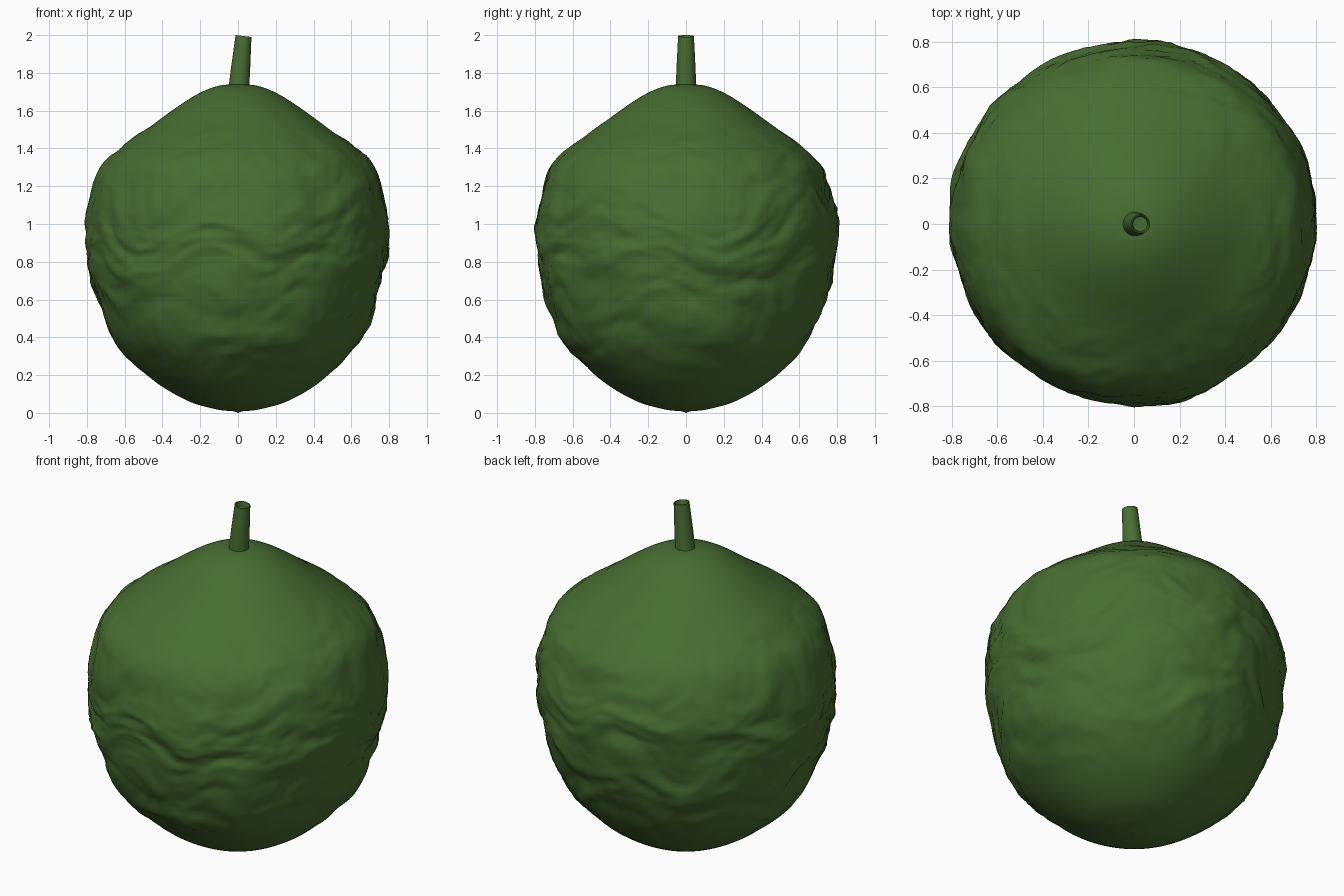
import bpy, bmesh, math
from mathutils import Vector, noise

cube = bpy.data.objects.get("Cube")
if cube:
    bpy.data.objects.remove(cube)

green = bpy.data.materials.new("leaf_green")
green.use_nodes = True
colour = (0.065, 0.155, 0.032, 1)
green.diffuse_color = colour
bsdf = green.node_tree.nodes["Principled BSDF"]
bsdf.inputs["Base Color"].default_value = colour
bsdf.inputs["Roughness"].default_value = 0.8


def catmull(points, steps):
    """Smooth path through the points."""
    pts = [Vector(p) for p in points]
    pts = [2 * pts[0] - pts[1]] + pts + [2 * pts[-1] - pts[-2]]
    path = []
    for a, b, c, d in zip(pts, pts[1:], pts[2:], pts[3:]):
        for i in range(steps):
            t = i / steps
            path.append(0.5 * (2 * b + (c - a) * t + (2 * a - 5 * b + 4 * c - d) * t ** 2
                               + (3 * b - a - 3 * c + d) * t ** 3))
    return path + [pts[-2]]


def loft(name, rings, angle, cap_start=None, cap_end=None):
    """Skin a list of point rings, closing the ends with fans."""
    bm = bmesh.new()
    loops = [[bm.verts.new(p) for p in ring] for ring in rings]
    n = len(loops[0])
    for low, high in zip(loops, loops[1:]):
        for i in range(n):
            j = (i + 1) % n
            bm.faces.new((low[i], low[j], high[j], high[i]))
    for loop, tip in ((loops[0], cap_start), (loops[-1], cap_end)):
        if tip is not None:
            v = bm.verts.new(tip)
            for i in range(n):
                bm.faces.new((loop[i], loop[(i + 1) % n], v))
    bmesh.ops.recalc_face_normals(bm, faces=bm.faces)
    mesh = bpy.data.meshes.new(name)
    bm.to_mesh(mesh)
    bm.free()
    obj = bpy.data.objects.new(name, mesh)
    bpy.context.collection.objects.link(obj)
    mesh.materials.append(green)
    bpy.ops.object.select_all(action="DESELECT")
    obj.select_set(True)
    bpy.context.view_layer.objects.active = obj
    bpy.ops.object.shade_smooth_by_angle(angle=math.radians(angle))
    return obj


def smoothstep(a, b, x):
    t = min(max((x - a) / (b - a), 0), 1)
    return t * t * (3 - 2 * t)


def lumpy(p):
    """Push a skin point outward into rough, flattened ridges."""
    mask = smoothstep(0.08, 0.5, p.z) * (1 - smoothstep(1.15, 1.65, p.z))
    warp = noise.noise(p * 2.5) * 0.25
    q = Vector((p.x * 3, p.y * 3, (p.z + warp) * 6.5))
    ridge = noise.fractal(q, 0.9, 2.1, 5)
    broad = noise.noise(p * 2.2 + Vector((7, 3, 1)))
    out = Vector((p.x, p.y, (p.z - 0.85) * 0.6)).normalized()
    return p + out * mask * (0.022 * ridge + 0.014 * broad)


# Fruit body: a revolved teardrop with a rough skin
outline = [(0.02, 0.008), (0.12, 0.02), (0.28, 0.07), (0.47, 0.19), (0.64, 0.37),
           (0.74, 0.6), (0.785, 0.8), (0.797, 0.95), (0.785, 1.1), (0.72, 1.3),
           (0.6, 1.42), (0.46, 1.52), (0.3, 1.635), (0.19, 1.7), (0.1, 1.732),
           (0.02, 1.74)]
SIDES = 220
turns = [i * math.tau / SIDES for i in range(SIDES)]
body = [[lumpy(Vector((r * math.cos(a), r * math.sin(a), z))) for a in turns]
        for r, z in catmull(outline, 9)]
loft("fruit_body", body, 80, Vector((0, 0, 0)), Vector((0, 0, 1.741)))

# Stem: a leaning, tapered stalk with a shallow hollow end
stem = []
for r, h in ((0.054, 0), (0.051, 0.1), (0.046, 0.2), (0.042, 0.28), (0.037, 0.28), (0.032, 0.255)):
    centre = Vector((0.004 + 0.09 * h, 0, 1.715 + h))
    stem.append([centre + Vector((r * math.cos(a), r * math.sin(a), -0.12 * r * math.cos(a)))
                 for a in turns[::7]])
loft("stem", stem, 40, None, Vector((0.027, 0, 1.968)))
